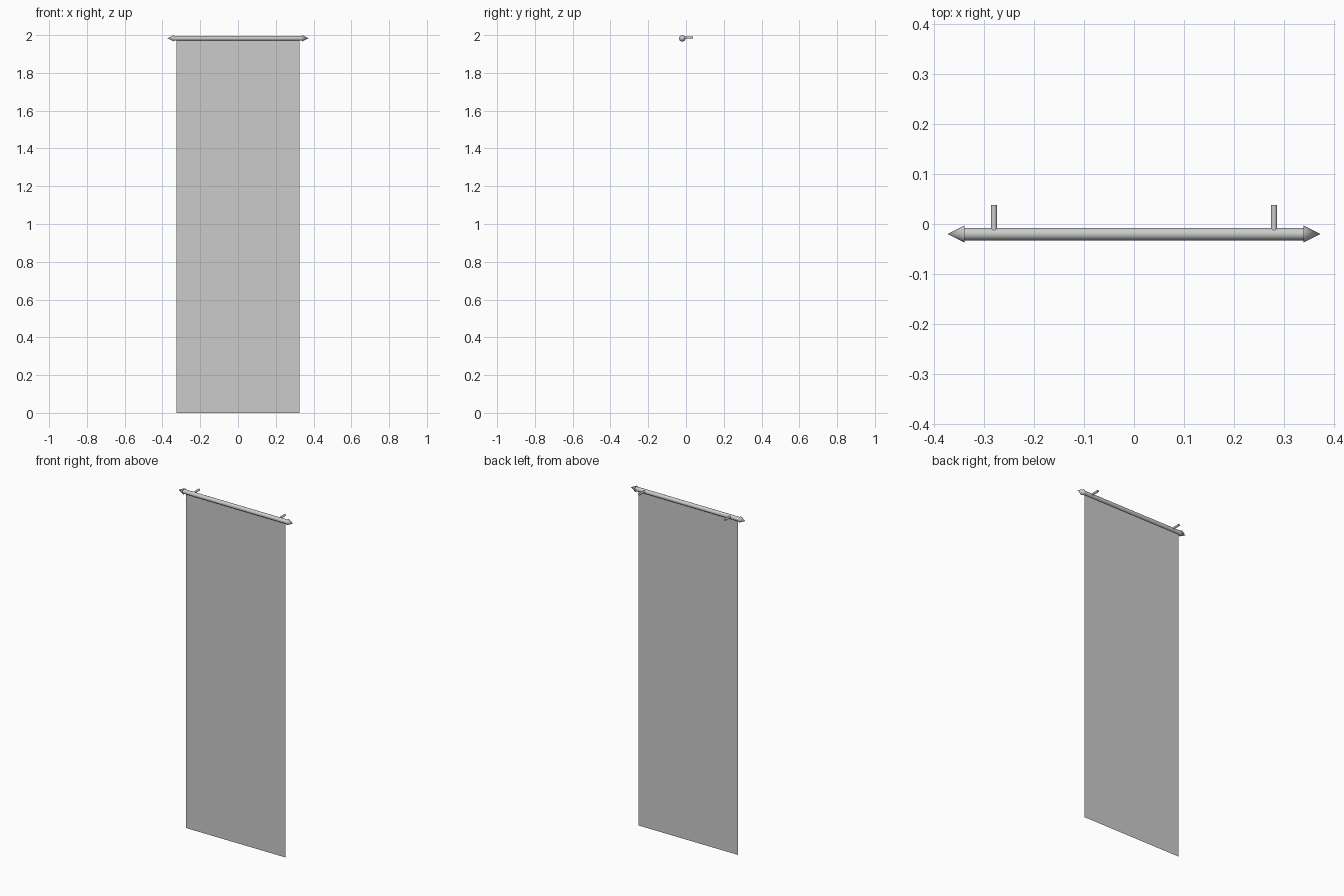
import bpy
from math import pi

if "Cube" in bpy.data.objects:
    bpy.data.objects.remove(bpy.data.objects["Cube"])

ROD_Y, ROD_Z = -0.02, 1.983


def finish(name):
    ob = bpy.context.object
    ob.name = name
    bpy.ops.object.transform_apply(location=False, rotation=True, scale=True)
    bpy.ops.object.shade_smooth_by_angle(angle=pi / 6)
    return ob


# Hanging cloth: a single flat sheet from the rod to the floor
bpy.ops.mesh.primitive_plane_add(size=1, location=(0, ROD_Y, ROD_Z / 2), rotation=(pi / 2, 0, 0))
cloth = bpy.context.object
cloth.name = "banner_cloth"
cloth.scale = (0.65, ROD_Z, 1)
bpy.ops.object.transform_apply(location=False, rotation=True, scale=True)

# Horizontal rod
bpy.ops.mesh.primitive_cylinder_add(vertices=24, radius=0.0125, depth=0.68,
                                    location=(0, ROD_Y, ROD_Z), rotation=(0, pi / 2, 0))
finish("rod")

for side, label in ((-1, "left"), (1, "right")):
    # Pointed finial at the rod end
    bpy.ops.mesh.primitive_cone_add(vertices=24, radius1=0.017, radius2=0, depth=0.034,
                                    location=(side * 0.356, ROD_Y, ROD_Z),
                                    rotation=(0, side * pi / 2, 0))
    finish("finial_" + label)

    # Wall peg running back from the rod
    bpy.ops.mesh.primitive_cylinder_add(vertices=16, radius=0.006, depth=0.057,
                                        location=(side * 0.28, 0.0095, ROD_Z + 0.004),
                                        rotation=(pi / 2, 0, 0))
    finish("wall_peg_" + label)
